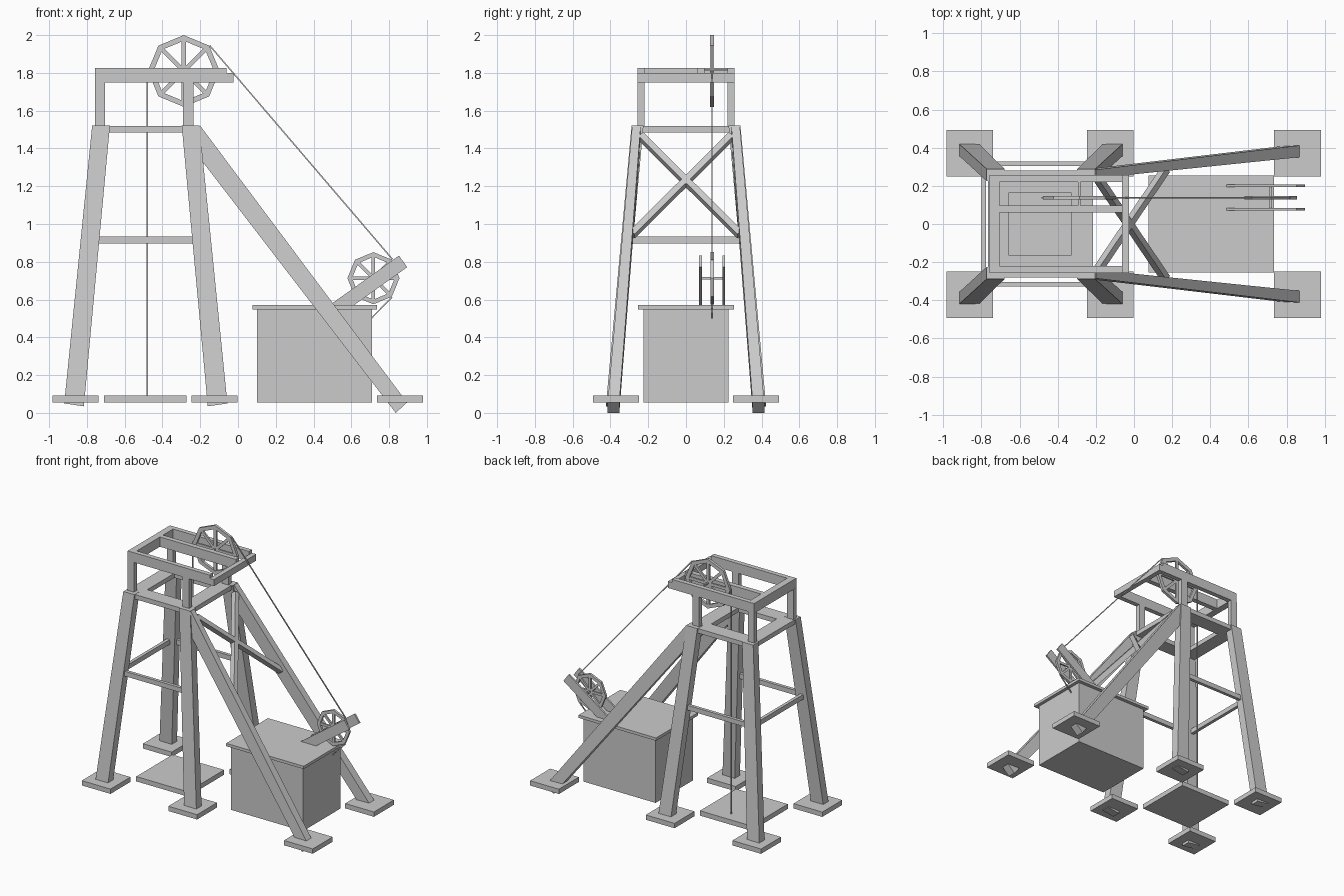
import bpy, bmesh
from math import sin, cos, pi
from mathutils import Vector

if "Cube" in bpy.data.objects:
    bpy.data.objects.remove(bpy.data.objects["Cube"])


def mesh_object(name, verts, faces):
    me = bpy.data.meshes.new(name)
    bm = bmesh.new()
    vs = [bm.verts.new(v) for v in verts]
    for f in faces:
        bm.faces.new([vs[i] for i in f])
    bmesh.ops.recalc_face_normals(bm, faces=bm.faces)
    bm.to_mesh(me)
    bm.free()
    ob = bpy.data.objects.new(name, me)
    bpy.context.collection.objects.link(ob)
    return ob


def loft(name, a, b):
    """Closed bar between two matching quads."""
    sides = [(i, (i + 1) % 4, (i + 1) % 4 + 4, i + 4) for i in range(4)]
    return mesh_object(name, list(a) + list(b), [(0, 1, 2, 3), (4, 5, 6, 7)] + sides)


def box(name, x0, x1, y0, y1, z0, z1):
    quad = [(x0, y0), (x1, y0), (x1, y1), (x0, y1)]
    return loft(name, [(x, y, z0) for x, y in quad], [(x, y, z1) for x, y in quad])


def beam(name, p, q, w, h, side=(0, 1, 0)):
    """Bar from p to q, w wide along side and h deep across it."""
    p, q = Vector(p), Vector(q)
    d = (q - p).normalized()
    s = Vector(side)
    s = (s - d * s.dot(d)).normalized()
    u = d.cross(s)
    offs = [s * w / 2 * i + u * h / 2 * j for i, j in ((-1, -1), (1, -1), (1, 1), (-1, 1))]
    return loft(name, [p + o for o in offs], [q + o for o in offs])


def wheel(name, cx, cy, cz, r, rim, depth, spoke):
    """Eight-sided rim with a spoke to every corner."""
    verts, faces = [], []
    for i in range(8):
        a = i * pi / 4
        for rad, y in ((r, -1), (r, 1), (r - rim, 1), (r - rim, -1)):
            verts.append((cx + rad * sin(a), cy + y * depth / 2, cz + rad * cos(a)))
        n = (i + 1) % 8
        for k in range(4):
            m = (k + 1) % 4
            faces.append((i * 4 + k, i * 4 + m, n * 4 + m, n * 4 + k))
    mesh_object(name + "_rim", verts, faces)
    rs = r - rim * 0.8
    for i in range(4):
        a = i * pi / 4
        dx, dz = rs * sin(a), rs * cos(a)
        beam(name + "_spoke", (cx - dx, cy, cz - dz), (cx + dx, cy, cz + dz), depth * 0.7, spoke)


WY = 0.138  # plane of wheels and rope

for s in (-1, 1):
    # foot pads
    for x in (-0.86, -0.125, 0.857):
        box("foot_pad", x - 0.122, x + 0.122, s * 0.25, s * 0.492, 0.055, 0.092)

    # tower legs, leaning in on both axes
    for m in (-1, 1):
        c = -0.488
        bot = [(c + m * x, s * y, z) for x, y, z in
               ((0.328, 0.36, 0.035), (0.432, 0.36, 0.05), (0.432, 0.423, 0.05), (0.328, 0.423, 0.035))]
        top = [(c + m * x, s * y, 1.522) for x, y in
               ((0.19, 0.225), (0.284, 0.225), (0.284, 0.288), (0.19, 0.288))]
        loft("tower_leg", bot, top)

    # sloping back stays
    loft("back_stay",
         [(0.835, s * 0.353, 0.0), (0.895, s * 0.353, 0.055), (0.895, s * 0.415, 0.055), (0.835, s * 0.415, 0.0)],
         [(-0.265, s * 0.24, 1.43), (-0.2, s * 0.24, 1.52), (-0.2, s * 0.285, 1.52), (-0.265, s * 0.285, 1.43)])

    # cross brace between the stays
    beam("stay_brace", (-0.19, -s * 0.24, 1.465), (0.165, s * 0.285, 0.945), 0.04, 0.035, (0.8, 0, 0.6))

    # mid-height side rails
    box("side_rail", -0.765, -0.21, s * 0.303, s * 0.328, 0.898, 0.935)

    # top ring, long sides
    box("ring_side", -0.75, -0.22, s * 0.165, s * 0.28, 1.485, 1.52)

    # upper posts
    for x in (-0.731, -0.263):
        box("upper_post", x - 0.027, x + 0.027, s * 0.22, s * 0.256, 1.515, 1.755)

    # upper long beams
    box("upper_beam", -0.757, -0.06, s * 0.22, s * 0.256, 1.75, 1.825)

# tower end rail at mid height
box("end_rail", -0.8, -0.775, -0.29, 0.29, 0.898, 0.935)

# top ring, short sides
box("ring_end_left", -0.765, -0.655, -0.23, 0.23, 1.485, 1.52)
box("ring_end_right", -0.33, -0.215, -0.23, 0.23, 1.485, 1.52)

# upper cross beams and the wheel-bearing beam
box("upper_end_left", -0.757, -0.705, -0.225, 0.225, 1.75, 1.825)
box("upper_end_right", -0.062, -0.025, -0.256, 0.256, 1.75, 1.8)
box("bearing_beam", -0.71, -0.06, 0.06, 0.098, 1.75, 1.825)

# shaft slab and winding house
box("shaft_slab", -0.71, -0.272, -0.22, 0.22, 0.055, 0.092)
box("house_body", 0.1, 0.71, -0.226, 0.226, 0.055, 0.552)
box("house_roof", 0.077, 0.735, -0.253, 0.253, 0.548, 0.57)

# head wheel with axle
wheel("head_wheel", -0.287, WY, 1.81, 0.19, 0.03, 0.02, 0.022)
beam("head_axle", (-0.287, 0.08, 1.815), (-0.287, 0.23, 1.815), 0.012, 0.012, (1, 0, 0))

# winding drum wheel, its two arms and axle
wheel("winder_wheel", 0.717, WY, 0.713, 0.138, 0.025, 0.018, 0.018)
for y in (0.077, 0.2):
    beam("winder_arm", (0.5, y, 0.535), (0.874, y, 0.802), 0.014, 0.075)
beam("winder_axle", (0.717, 0.077, 0.713), (0.717, 0.2, 0.713), 0.012, 0.012, (1, 0, 0))

# rope: shaft drop, long run, and end into the house
for p, q in (((-0.481, WY, 0.09), (-0.481, WY, 1.82)),
             ((-0.15, WY, 1.945), (0.818, WY, 0.813)),
             ((0.815, WY, 0.612), (0.7, WY, 0.495))):
    beam("rope", p, q, 0.007, 0.007)
